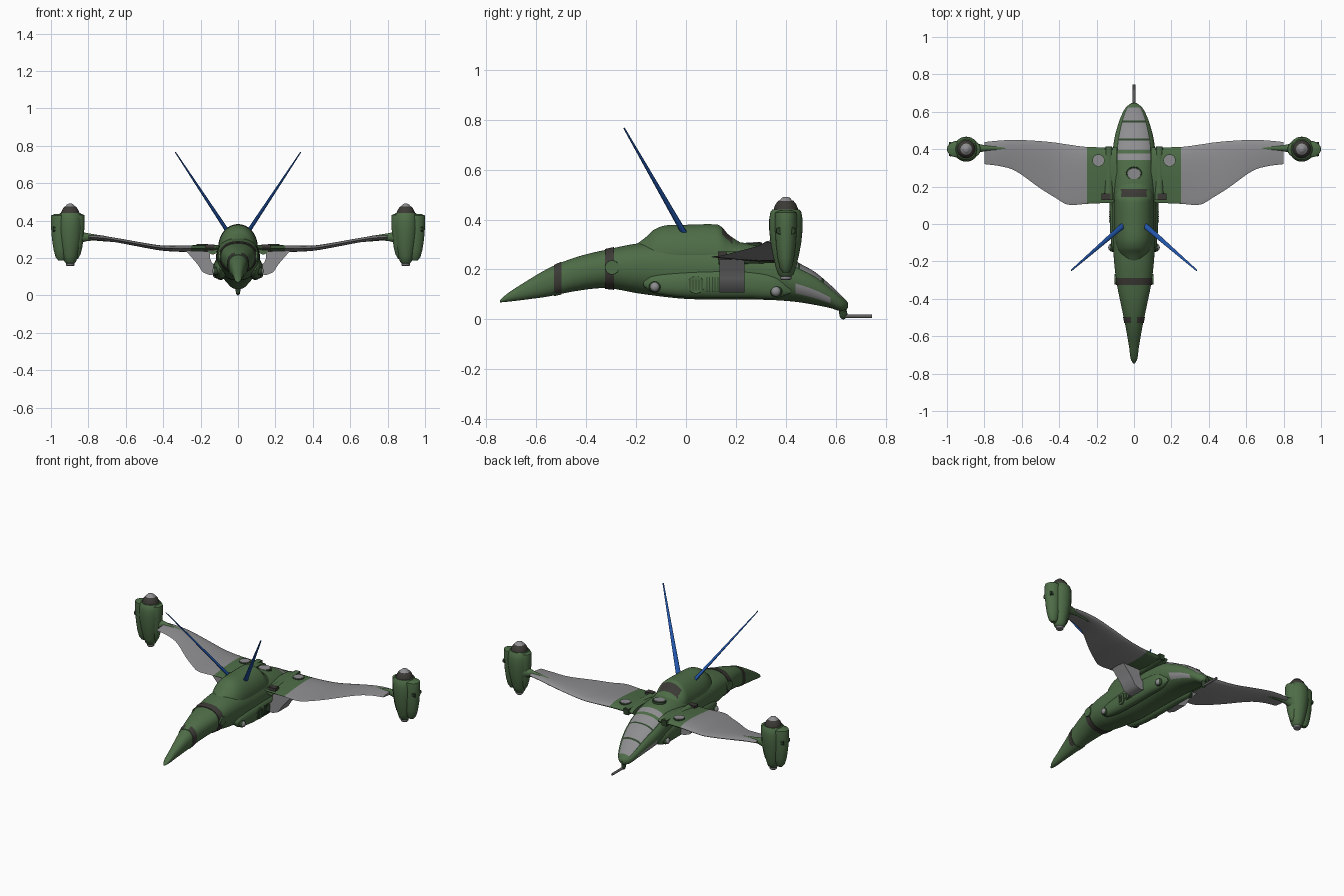
import bpy, bmesh, math
from mathutils import Vector, Matrix

if "Cube" in bpy.data.objects:
    bpy.data.objects.remove(bpy.data.objects["Cube"])

def mat(name, r, g, b):
    m = bpy.data.materials.new(name)
    m.diffuse_color = (r, g, b, 1)
    m.use_nodes = True
    m.node_tree.nodes["Principled BSDF"].inputs["Base Color"].default_value = m.diffuse_color
    return m

GREEN = mat("hull_green", 0.075, 0.15, 0.062)
DKGREEN = mat("dark_green", 0.03, 0.06, 0.027)
GREY = mat("panel_grey", 0.27, 0.27, 0.28)
DARK = mat("dark_metal", 0.045, 0.042, 0.036)
GUN = mat("gun_metal", 0.12, 0.12, 0.12)
BLUE = mat("blade_blue", 0.016, 0.095, 0.42)

def finish(name, bm, mats, rule=None, angle=35):
    bmesh.ops.recalc_face_normals(bm, faces=bm.faces)
    for f in bm.faces:
        f.smooth = True
        if rule:
            f.material_index = rule(f.calc_center_median())
    for e in bm.edges:
        e.smooth = e.calc_face_angle(0) < math.radians(angle)
    me = bpy.data.meshes.new(name)
    bm.to_mesh(me)
    bm.free()
    for m in mats:
        me.materials.append(m)
    ob = bpy.data.objects.new(name, me)
    bpy.context.collection.objects.link(ob)
    return ob

def loft(name, rings, mats, rule=None, angle=35):
    bm = bmesh.new()
    vs = [[bm.verts.new(p) for p in r] for r in rings]
    n = len(vs[0])
    for a, b in zip(vs, vs[1:]):
        for i in range(n):
            j = (i + 1) % n
            bm.faces.new((a[i], a[j], b[j], b[i]))
    bm.faces.new(vs[0])
    bm.faces.new(vs[-1])
    return finish(name, bm, mats, rule, angle)

def interp(keys, t):
    """Smooth interpolation through rows (t, a, b, ...)."""
    t = min(max(t, keys[0][0]), keys[-1][0])
    k = 0
    while k < len(keys) - 2 and t > keys[k + 1][0]:
        k += 1
    def slope(i, c):
        a, b = keys[max(i - 1, 0)], keys[min(i + 1, len(keys) - 1)]
        return (b[c] - a[c]) / (b[0] - a[0])
    p, q = keys[k], keys[k + 1]
    h = q[0] - p[0]
    u = (t - p[0]) / h
    return [(2*u**3 - 3*u*u + 1) * p[c] + (u**3 - 2*u*u + u) * h * slope(k, c)
            + (3*u*u - 2*u**3) * q[c] + (u**3 - u*u) * h * slope(k + 1, c)
            for c in range(1, len(p))]

def section(keys, y, n=64, grow=0.0, mid=0.55, cx=0.0, e=0.9):
    w, zb, zt = interp(keys, y)
    zm = zb + (zt - zb) * mid
    pts = []
    for i in range(n):
        a = 2 * math.pi * (i + 0.5) / n
        c, s = math.cos(a), math.sin(a)
        x = (w + grow) * math.copysign(abs(c) ** e, c)
        z = ((zt - zm if s > 0 else zm - zb) + grow) * math.copysign(abs(s) ** e, s)
        pts.append(Vector((cx + x, y, zm + z)))
    return pts

def span(a, b, n):
    return [a + (b - a) * i / n for i in range(n + 1)]

def lathe(name, profile, centre, mats, n=32, sx=1, sy=1, rule=None):
    rings = [[Vector((centre[0] + sx * r * math.cos(2*math.pi*i/n),
                      centre[1] + sy * r * math.sin(2*math.pi*i/n), z)) for i in range(n)]
             for r, z in profile]
    return loft(name, rings, mats, rule)

def rod(name, a, b, r1, r2, m, n=20, flat=1.0):
    a, b = Vector(a), Vector(b)
    bm = bmesh.new()
    bmesh.ops.create_cone(bm, cap_ends=True, segments=n, radius1=r1, radius2=r2, depth=(b - a).length)
    rot = (b - a).to_track_quat('Z', 'Y').to_matrix().to_4x4()
    bm.transform(Matrix.Translation((a + b) / 2) @ rot @ Matrix.Diagonal((1, flat, 1, 1)))
    return finish(name, bm, [m])

def ball(name, c, r, m):
    bm = bmesh.new()
    bmesh.ops.create_uvsphere(bm, u_segments=20, v_segments=12, radius=1)
    bm.transform(Matrix.Translation(c) @ Matrix.Diagonal((*r, 1)))
    return finish(name, bm, [m])

def box(name, c, size, m):
    bm = bmesh.new()
    bmesh.ops.create_cube(bm, size=1)
    bm.transform(Matrix.Translation(c) @ Matrix.Diagonal((*size, 1)))
    return finish(name, bm, [m])

# Fuselage: y, half width, bottom, top
HULL = [(-0.745, .006, .068, .076), (-0.72, .018, .07, .1), (-0.66, .026, .077, .14),
        (-0.55, .045, .092, .205), (-0.444, .067, .113, .248), (-0.32, .092, .125, .279),
        (-0.184, .108, .103, .305), (0, .115, .082, .312), (0.2, .117, .08, .31),
        (0.33, .117, .078, .288), (0.4, .113, .074, .256), (0.456, .105, .068, .224),
        (0.516, .09, .058, .19), (0.576, .069, .046, .14), (0.625, .042, .033, .093),
        (0.648, .012, .045, .068)]

def hull_rule(p):
    w, zb, zt = interp(HULL, p.y)
    k, h = abs(p.x) / w, (p.z - zb) / (zt - zb)
    if 0.345 < p.y < 0.626 and h > 0.55:
        if k < 0.76:
            if 0.375 < p.y < 0.395:
                return 0
            return 1 if any(abs(p.y - f) < 0.004 for f in (0.455, 0.545)) else 2
        if k < 0.82:
            return 1
    if 0.44 < p.y < 0.58 and 0.2 < h < 0.47 and k > 0.5:
        return 2
    return 0

loft("fuselage", [section(HULL, y) for y in span(-0.745, 0.648, 160)],
     [GREEN, DKGREEN, GREY], hull_rule, 50)

# Tail bands
loft("rear_band", [section(HULL, y, grow=.004) for y in span(-.325, -.288, 4)], [DARK])
loft("tail_band", [section(HULL, y, grow=.003) for y in span(-.528, -.498, 4)], [GREEN, DARK],
     lambda p: 1 if abs(p.x) > .014 and p.z > .105 else 0)

# Dorsal hump with dark intake
HUMP = [(-.2, .045, .24, .3), (-.16, .075, .23, .33), (-.13, .09, .22, .358), (-.084, .1, .22, .376),
        (0, .105, .22, .379), (.125, .105, .22, .38), (.145, .104, .22, .368), (.17, .1, .22, .34),
        (.23, .09, .22, .3)]
loft("dorsal_hump", [section(HUMP, y, mid=.25, e=1.0) for y in span(-.2, .23, 50)], [GREEN, DARK],
     lambda p: 1 if .14 < p.y < .185 and abs(p.x) < .07 and p.z > .3 else 0, 50)

# Top hatch
rod("hatch_rim", (0, .27, .285), (0, .269, .306), .043, .042, DKGREEN, 32, .86)
rod("hatch_lid", (0, .27, .29), (0, .269, .309), .035, .034, GREY, 32, .86)

# Chin mount and gun
ball("chin_mount", (0, .63, .022), (.012, .016, .022), DKGREEN)
rod("chin_strut", (0, .632, .06), (0, .625, .02), .018, .012, DKGREEN)
rod("gun_barrel", (0, .62, .013), (0, .745, .012), .008, .007, GUN)

# Wing stations: x, leading y, trailing y, z, thickness
WING = [(.09, .41, .115, .25, .045), (.25, .412, .108, .25, .04), (.355, .425, .104, .251, .034),
        (.42, .435, .14, .255, .03), (.5, .443, .19, .268, .028), (.636, .45, .285, .293, .026),
        (.72, .446, .31, .306, .025), (.8, .438, .32, .312, .022)]

def airfoil(x, s):
    le, te, z, t = interp(WING, x)
    out = []
    for i in range(24):
        a = 2 * math.pi * i / 24
        u = (1 - math.cos(a)) / 2
        h = math.sin(a) * (1 - .75 * u) * t * .65
        out.append(Vector((s * x, le + (te - le) * u, z + h)))
    return out

POD = [(-.17, .006, .135, .15), (-.14, .022, .11, .175), (-.05, .034, .092, .19), (.1, .038, .085, .2),
       (.25, .036, .085, .2), (.36, .028, .085, .18), (.42, .006, .105, .13)]

for s, side in ((1, "right"), (-1, "left")):
    # Wing with green root panel
    loft(side + "_wing", [airfoil(x, s) for x in span(.09, .25, 6) + span(.265, .8, 36)],
         [GREEN, GREY], lambda p: 0 if abs(p.x) < .25 else 1, 40)
    rod(side + "_root_disc_rim", (s*.19, .34, .25), (s*.19, .34, .272), .034, .034, DKGREEN, 28)
    rod(side + "_root_disc", (s*.19, .34, .25), (s*.19, .34, .275), .03, .03, GREY, 28)
    rod(side + "_root_fairing", (s*.135, .41, .25), (s*.135, .13, .245), .022, .026, GREEN)
    box(side + "_rear_hinge", (s*.15, .145, .255), (.05, .035, .035), DARK)
    box(side + "_front_hinge", (s*.135, .4, .25), (.035, .03, .035), DKGREEN)

    # Curved grey strut under the wing root
    prof = [(.28, .24), (.245, .2), (.215, .165), (.19, .125), (.15, .108), (.115, .115),
            (.11, .15), (.14, .175), (.15, .2), (.15, .235)]
    loft(side + "_root_strut", [[Vector((s*x, y, z)) for x, z in prof] for y in (.135, .235)], [GREY])

    # Side pod with bulbs and vents
    loft(side + "_side_pod", [section(POD, y, 32, cx=s*.093, mid=.5) for y in span(-.17, .42, 40)], [GREEN])
    ball(side + "_pod_bulb_tail", (s*.115, -.125, .13), (.02, .024, .022), DKGREEN)
    ball(side + "_pod_bulb_nose", (s*.11, .36, .112), (.022, .026, .022), DKGREEN)
    ball(side + "_lens_tail", (s*.124, -.125, .13), (.014, .018, .018), GREY)
    ball(side + "_lens_nose", (s*.12, .36, .112), (.015, .019, .019), GREY)
    rod(side + "_round_vent", (s*.1, .04, .138), (s*.131, .04, .138), .036, .034, GREEN, 28)
    for i in range(5):
        box(side + "_vent_rib", (s*.131, .016 + i*.012, .138), (.004, .003, .045), DKGREEN)
        box(side + "_vent_slat", (s*.122, .084 + i*.011, .14), (.02, .004, .06), DKGREEN)
    rod(side + "_tail_roundel", (s*.07, -.296, .208), (s*.103, -.296, .208), .03, .028, GREEN, 28)

    # Arm flaring into the engine nacelle
    arm = [(.58, .004, .285), (.7, .014, .302), (.78, .018, .311), (.83, .028, .312), (.87, .055, .312)]
    rings = []
    for x in span(.58, .87, 24):
        r, z = interp(arm, x)
        rings.append([Vector((s*x, .405 + r*.85*math.cos(a*math.pi/10), z + r*math.sin(a*math.pi/10)))
                      for a in range(20)])
    loft(side + "_nacelle_arm", rings, [GREEN])

    # Nacelle body, side lobes, spinner and tip
    c = (s*.897, .4)
    lathe(side + "_nacelle", [(.022, .172), (.031, .18), (.041, .21), (.053, .26), (.062, .31), (.067, .36),
                              (.067, .40), (.062, .43), (.054, .44)], c, [GREEN])
    outer = [(.3, .188), (.55, .205), (.75, .245), (.9, .3), (1, .37), (1, .418), (.97, .428), (.6, .436)]
    inner = [(.1, .195), (.45, .22), (.7, .26), (.9, .32), (1, .38), (1, .42), (.95, .43), (.6, .436)]
    lathe(side + "_outer_lobe", outer, (s*.945, .4), [GREEN], 28, .055, .044)
    lathe(side + "_inner_lobe", inner, (s*.86, .4), [GREEN], 28, .04, .042)
    lathe(side + "_spinner", [(.05, .43), (.048, .445), (.041, .462), (.03, .475), (.023, .478), (.018, .486),
                              (.007, .491)], c, [DARK, GREY], 28, rule=lambda p: 1 if p.z > .4755 else 0)
    lathe(side + "_nacelle_tip", [(.018, .157), (.022, .162), (.022, .178)], c, [GREY])
    for y in (.376, .424):
        rod(side + "_hex_port", (s*.975, y, .355), (s*.99, y, .355), .017, .015, DKGREEN, 6)

    # Tall blue blade
    rod(side + "_blade", (s*.055, -.005, .342), (s*.335, -.248, .766), .015, .004, BLUE, 12, .6)
